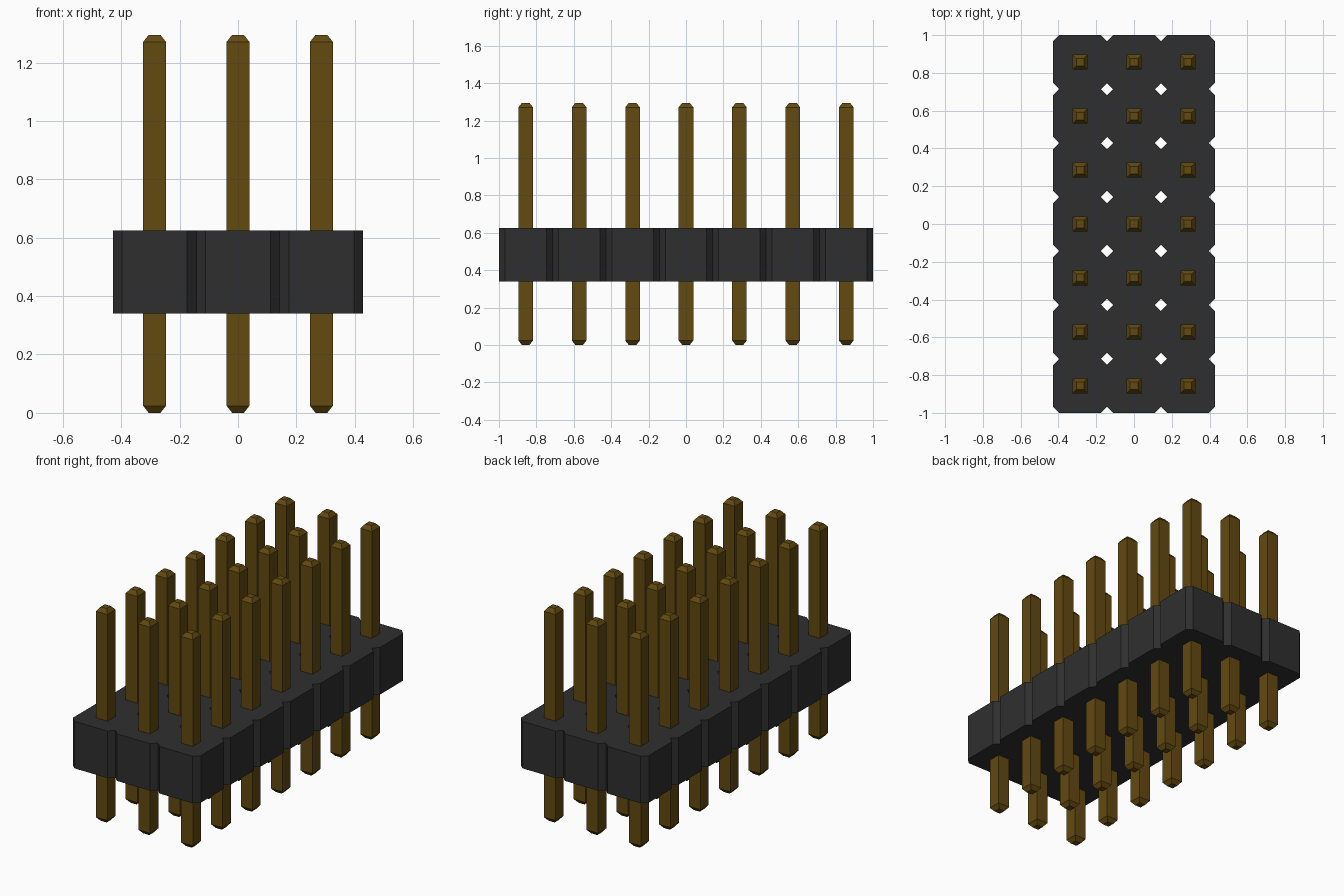
import bpy
import bmesh

cube = bpy.data.objects.get("Cube")
if cube:
    bpy.data.objects.remove(cube, do_unlink=True)

COLS, ROWS = 3, 7
PITCH = 2 / ROWS
BODY_Z0, BODY_Z1 = 0.34, 0.625
CORNER = 0.032            # chamfer on each cell corner
PIN_H, PIN_R = 1.295, 0.039
TIP_R, TIP_H = 0.02, 0.024


def make_material(name, rgb):
    mat = bpy.data.materials.new(name)
    mat.use_nodes = True
    colour = (*rgb, 1.0)
    mat.diffuse_color = colour
    mat.node_tree.nodes["Principled BSDF"].inputs["Base Color"].default_value = colour
    return mat


def make_object(name, bm, mat):
    bmesh.ops.recalc_face_normals(bm, faces=bm.faces[:])
    mesh = bpy.data.meshes.new(name)
    bm.to_mesh(mesh)
    bm.free()
    mesh.materials.append(mat)
    obj = bpy.data.objects.new(name, mesh)
    bpy.context.collection.objects.link(obj)
    return obj


plastic = make_material("black plastic", (0.028, 0.028, 0.028))
gold = make_material("dark gold", (0.122, 0.067, 0.005))

centres = [((c - (COLS - 1) / 2) * PITCH, (r - (ROWS - 1) / 2) * PITCH)
           for r in range(ROWS) for c in range(COLS)]

# Housing: welded octagonal cells, leaving diamond holes between them
h = PITCH / 2
k = h - CORNER
octagon = [(k, -h), (h, -k), (h, k), (k, h), (-k, h), (-h, k), (-h, -k), (-k, -h)]
bm = bmesh.new()
for cx, cy in centres:
    bm.faces.new([bm.verts.new((cx + x, cy + y, BODY_Z0)) for x, y in octagon])
bmesh.ops.remove_doubles(bm, verts=bm.verts[:], dist=0.001)
top = bmesh.ops.extrude_face_region(bm, geom=bm.faces[:], use_keep_orig=True)
for v in top["geom"]:
    if isinstance(v, bmesh.types.BMVert):
        v.co.z = BODY_Z1
make_object("housing", bm, plastic)

# Pin: square bar with tapered tips
bm = bmesh.new()
rings = []
for z, r in [(0, TIP_R), (TIP_H, PIN_R), (PIN_H - TIP_H, PIN_R), (PIN_H, TIP_R)]:
    rings.append([bm.verts.new((sx * r, sy * r, z))
                  for sx, sy in [(-1, -1), (1, -1), (1, 1), (-1, 1)]])
for a, b in zip(rings, rings[1:]):
    for i in range(4):
        j = (i + 1) % 4
        bm.faces.new((a[i], a[j], b[j], b[i]))
bm.faces.new(rings[0][::-1])
bm.faces.new(rings[-1])
first = make_object("pin_1", bm, gold)

# Pin grid: one pin through the middle of every cell
for i, (cx, cy) in enumerate(centres):
    pin = first
    if i:
        pin = bpy.data.objects.new(f"pin_{i + 1}", first.data)
        bpy.context.collection.objects.link(pin)
    pin.location = (cx, cy, 0)
